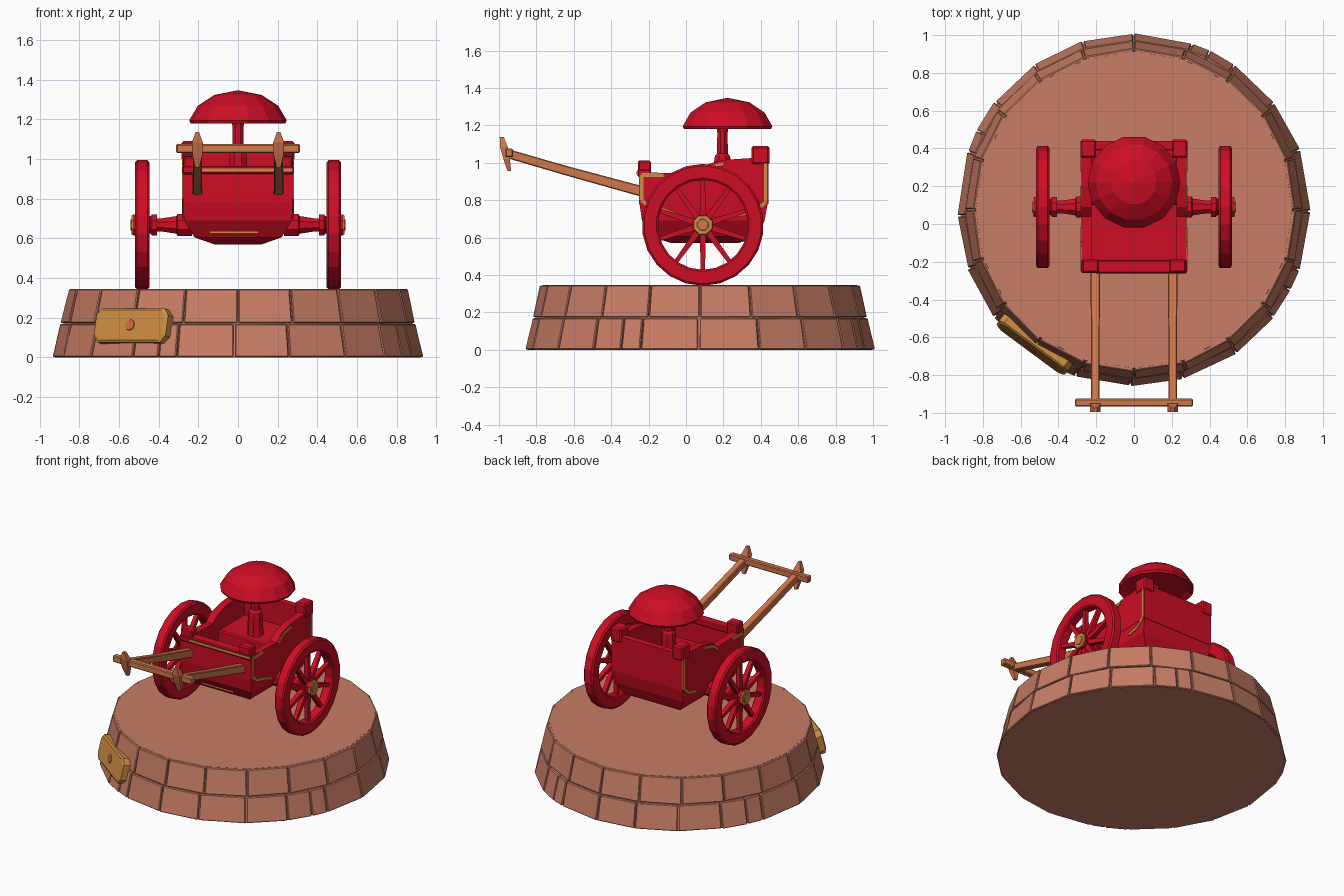
import bpy, bmesh, math, random
from mathutils import Vector, Matrix

if "Cube" in bpy.data.objects:
    bpy.data.objects.remove(bpy.data.objects["Cube"])

random.seed(4)


def material(name, rgb):
    m = bpy.data.materials.new(name)
    m.diffuse_color = (*rgb, 1)
    m.use_nodes = True
    m.node_tree.nodes["Principled BSDF"].inputs["Base Color"].default_value = m.diffuse_color
    return m


RED = material("lacquer red", (0.62, 0.004, 0.018))
STONE = material("terracotta stone", (0.58, 0.205, 0.13))
WOOD = material("orange wood", (0.64, 0.185, 0.07))
GOLD = material("gold trim", (0.62, 0.27, 0.055))
SEAL = material("seal orange", (0.62, 0.15, 0.05))


def mesh(name, verts, faces, mat, bevel=0):
    me = bpy.data.meshes.new(name)
    bm = bmesh.new()
    vs = [bm.verts.new(v) for v in verts]
    for f in faces:
        bm.faces.new([vs[i] for i in f])
    bmesh.ops.remove_doubles(bm, verts=bm.verts, dist=1e-5)
    bmesh.ops.recalc_face_normals(bm, faces=bm.faces)
    if bevel:
        bmesh.ops.bevel(bm, geom=list(bm.edges), offset=bevel, segments=1, affect='EDGES')
    bm.to_mesh(me)
    bm.free()
    me.materials.append(mat)
    ob = bpy.data.objects.new(name, me)
    bpy.context.collection.objects.link(ob)
    return ob


def loft(name, rings, mat, bevel=0):
    """Skin between rings of equal point count, capped at both ends."""
    n = len(rings[0])
    faces = [tuple(range(n)), tuple(range((len(rings) - 1) * n, len(rings) * n))]
    for k in range(len(rings) - 1):
        for i in range(n):
            j = (i + 1) % n
            faces.append((k * n + i, k * n + j, k * n + n + j, k * n + n + i))
    return mesh(name, [p for r in rings for p in r], faces, mat, bevel)


def rect(x0, x1, y0, y1, z):
    return [(x0, y0, z), (x1, y0, z), (x1, y1, z), (x0, y1, z)]


def box(name, x, y, z, mat, bevel=0):
    return loft(name, [rect(*x, *y, z[0]), rect(*x, *y, z[1])], mat, bevel)


def beam(name, p, q, w0, w1, mat, bevel=0, ref=(1, 0, 0)):
    """Tapered bar from p to q; w0, w1 = (size along ref, size across) at each end."""
    p, q, a = Vector(p), Vector(q), Vector(ref)
    b = (q - p).normalized().cross(a)
    ring = lambda c, w: [c + a * w[0] / 2 * i + b * w[1] / 2 * j
                         for i, j in ((-1, -1), (1, -1), (1, 1), (-1, 1))]
    return loft(name, [ring(p, w0), ring(q, w1)], mat, bevel)


def lathe(name, profile, segs, place, mat, closed=False, phase=0.0):
    """Spin (radius, height) points about local z, then apply a matrix."""
    n, verts, faces = len(profile), [], []
    for i in range(segs):
        a = 2 * math.pi * (i + phase) / segs
        verts += [place @ Vector((r * math.cos(a), r * math.sin(a), h)) for r, h in profile]
    for i in range(segs):
        j = (i + 1) % segs
        for k in range(n if closed else n - 1):
            l = (k + 1) % n
            quad = (i * n + k, j * n + k, j * n + l, i * n + l)
            if profile[k][0] == 0:
                quad = (i * n + k, j * n + l, i * n + l)
            elif profile[l][0] == 0:
                quad = (i * n + k, j * n + k, i * n + l)
            faces.append(quad)
    return mesh(name, verts, faces, mat)


# ---- round stone base: core plus two rows of blocks ----
CY, H, SIDES = 0.075, 0.345, 20
at = Matrix.Translation((0, CY, 0))
lathe("base_core", [(0, 0), (0.922, 0), (0.838, H + 0.001), (0, H + 0.001)], SIDES, at, STONE)


def base_point(a, z, inset=0.0):
    r = 0.937 - 0.08 * z / H - inset
    return (r * math.sin(a), CY - r * math.cos(a), z)


step = 2 * math.pi / SIDES
for row in range(2):
    shift = [0 if row else random.uniform(-0.04, 0.04) for _ in range(SIDES)]
    for i in range(SIDES):
        a0 = i * step + shift[i] + 0.004
        a1 = (i + 1) * step + shift[(i + 1) % SIDES] - 0.004
        z0, z1 = ((0.002, 0.169), (0.174, H))[row]
        cuts = [a0, a1]
        if row == 0 and i % 5 == 3:
            m = a0 + (a1 - a0) * 0.6
            cuts = [a0, m - 0.003, m + 0.003, a1]
        for c in range(0, len(cuts), 2):
            ring = lambda z: [base_point(cuts[c], z, random.uniform(0, 0.006)),
                              base_point(cuts[c + 1], z, random.uniform(0, 0.006)),
                              base_point(cuts[c + 1], z, 0.06), base_point(cuts[c], z, 0.06)]
            loft("base_block", [ring(z0), ring(z1)], STONE, 0.005)

# ---- plaque on the base ----
ang = math.radians(36.5)
n = Vector((-math.sin(ang), -math.cos(ang), 0))
t = Vector((math.cos(ang), -math.sin(ang), 0))
v = (n * -0.08 + Vector((0, 0, H))).normalized()
w = t.cross(v)
frame = Matrix((t, v, w)).transposed().to_4x4()
frame.translation = Vector((0, CY, 0.16)) + n * 0.9


def plaque_ring(sx, sy, depth):
    half = [(1, 0.6), (0.87, 1), (-0.87, 1), (-1, 0.6), (-1, -0.6), (-0.87, -1), (0.87, -1), (1, -0.6)]
    return [frame @ Vector((sx * x, sy * y, depth)) for x, y in half]


loft("plaque", [plaque_ring(0.225, 0.088, -0.05), plaque_ring(0.225, 0.088, 0.008),
                plaque_ring(0.212, 0.077, 0.016)], GOLD)
lathe("plaque_seal", [(0, 0.01), (0.032, 0.01), (0.028, 0.02), (0, 0.02)], 8, frame, SEAL)

# ---- cart body: rounded tub with walls above ----
loft("body_tub", [
    rect(-0.12, 0.12, -0.08, 0.28, 0.57),
    rect(-0.22, 0.22, -0.18, 0.38, 0.605),
    rect(-0.272, 0.272, -0.235, 0.42, 0.69),
    rect(-0.277, 0.277, -0.25, 0.438, 0.79)], RED)
box("front_wall", (-0.275, 0.275), (-0.25, -0.2), (0.78, 0.94), RED)
box("front_rail", (-0.28, 0.28), (-0.26, -0.19), (0.925, 0.965), RED, 0.006)
box("back_wall", (-0.275, 0.275), (0.395, 0.44), (0.78, 1.035), RED)
box("seat", (-0.23, 0.23), (0.1, 0.4), (0.78, 0.87), RED, 0.008)
side = [(-0.25, 0.78), (0.438, 0.78), (0.438, 1.04), (0.35, 1.025), (0.2, 1.015),
        (0.09, 0.985), (0.04, 0.94), (-0.25, 0.95)]
for s in (-1, 1):
    loft("side_wall", [[(s * x, y, z) for y, z in side] for x in (0.225, 0.278)], RED)
    xs = sorted((s * 0.185, s * 0.275))
    box("front_post", xs, (-0.257, -0.188), (0.92, 1.012), RED, 0.008)
    box("back_post", sorted((s * 0.2, s * 0.284)), (0.35, 0.447), (0.99, 1.09), RED, 0.01)

    # gold outline on the side walls
    def trim(points, width=0.02):
        for (y0, z0), (y1, z1) in zip(points, points[1:]):
            beam("side_trim", (s * 0.279, y0, z0), (s * 0.279, y1, z1),
                 (0.008, width), (0.008, width), GOLD)
    trim([(-0.12, 0.935), (-0.238, 0.935), (-0.238, 0.8), (-0.19, 0.76), (-0.1, 0.74), (-0.02, 0.71)])
    trim([(0.05, 0.93), (0.1, 0.97), (0.2, 0.995)], 0.014)
    trim([(0.425, 1.0), (0.425, 0.79), (0.37, 0.74), (0.28, 0.72)], 0.018)
box("front_trim", (-0.2, 0.278), (-0.264, -0.256), (0.937, 0.952), GOLD)
box("tub_trim", (-0.14, 0.1), (-0.2, -0.19), (0.626, 0.636), GOLD)

# ---- canopy on its pole ----
CP = Matrix.Translation((0, 0.222, 0))
lathe("canopy", [(0, 1.215), (0.2, 1.2), (0.238, 1.18), (0.246, 1.195), (0.203, 1.268),
                 (0.12, 1.323), (0, 1.347)], 14, CP, RED)
PP = Matrix.Translation((0, 0.195, 0))
lathe("canopy_pole", [(0, 0.86), (0.055, 0.86), (0.048, 1.01), (0.044, 1.035), (0.031, 1.05),
                      (0.03, 1.16), (0.04, 1.23), (0, 1.23)], 8, PP, RED, phase=0.5)

# ---- wheels, hubs and axle ----
WY, WZ = 0.09, 0.668
for s in (-1, 1):
    axis = Matrix.Translation((s * 0.483, WY, WZ)) @ Matrix.Rotation(s * math.pi / 2, 4, 'Y')
    lathe("wheel_rim", [(0.24, -0.028), (0.25, -0.036), (0.315, -0.036), (0.326, -0.026),
                        (0.326, 0.026), (0.315, 0.036), (0.25, 0.036), (0.24, 0.028)],
          22, axis, RED, closed=True)
    for k in range(10):
        a = k * math.pi / 5
        d = Vector((0, math.sin(a), math.cos(a)))
        c = Vector((s * 0.483, WY, WZ))
        beam("wheel_spoke", c + d * 0.03, c + d * 0.25, (0.035, 0.034), (0.028, 0.022), RED)
    lathe("wheel_hub", [(0, -0.075), (0.058, -0.075), (0.058, -0.05), (0.047, -0.042),
                        (0.05, 0.03), (0.058, 0.034), (0.058, 0.046), (0, 0.046)], 8, axis, RED, phase=0.5)
    lathe("hub_ring", [(0, 0.045), (0.056, 0.045), (0.052, 0.053), (0, 0.053)], 8, axis, GOLD, phase=0.5)
    lathe("hub_cap", [(0, 0.05), (0.034, 0.05), (0.03, 0.058), (0, 0.058)], 8, axis, WOOD, phase=0.5)
    lathe("axle", [(0, -0.25), (0.06, -0.25), (0.06, -0.178), (0.048, -0.172), (0.036, -0.1),
                   (0.036, -0.06), (0, -0.06)], 8, axis, RED, phase=0.5)

# ---- pulling shafts with a cross bar ----
for s in (-1, 1):
    x = s * 0.205
    beam("shaft", (x, -0.24, 0.848), (x, -0.62, 0.952), (0.05, 0.056), (0.046, 0.05), WOOD, 0.005)
    beam("shaft_tip", (x, -0.61, 0.949), (x, -0.965, 1.052), (0.046, 0.05), (0.044, 0.048), WOOD, 0.005)
    # pointed end piece standing on the tip
    rings = []
    for f, wx, wy in ((0, 0.02, 0.02), (0.35, 0.05, 0.034), (0.7, 0.056, 0.042), (1, 0.016, 0.022)):
        y, z = -0.945 - 0.04 * f, 0.957 + 0.18 * f
        rings.append(rect(x - wx / 2, x + wx / 2, y - wy / 2, y + wy / 2, z))
    loft("shaft_finial", rings, WOOD)
box("cross_bar", (-0.312, 0.312), (-0.967, -0.925), (1.03, 1.075), WOOD, 0.006)
